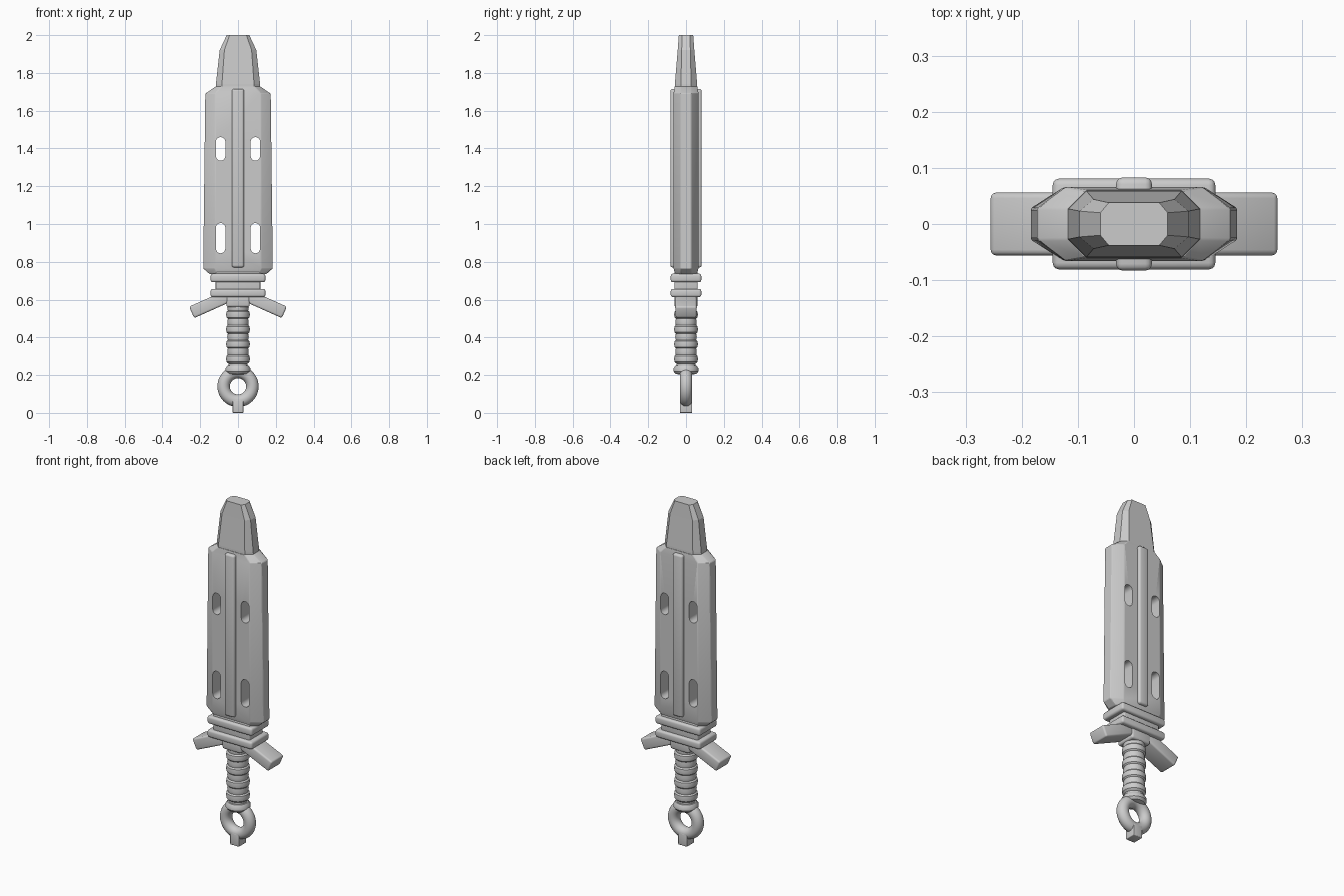
import bpy, bmesh, math
from mathutils import Matrix, Vector

if "Cube" in bpy.data.objects:
    bpy.data.objects.remove(bpy.data.objects["Cube"])

steel = bpy.data.materials.new("plain_grey")
steel.use_nodes = True
GREY = (0.6, 0.6, 0.6, 1)
steel.diffuse_color = GREY
steel.node_tree.nodes["Principled BSDF"].inputs["Base Color"].default_value = GREY


def finish(name, bm, bevel=0.0, segments=3, smooth=True):
    """Turn a bmesh into a shaded object, with optional rounded edges."""
    bmesh.ops.recalc_face_normals(bm, faces=bm.faces)
    mesh = bpy.data.meshes.new(name)
    bm.to_mesh(mesh)
    bm.free()
    mesh.materials.append(steel)
    ob = bpy.data.objects.new(name, mesh)
    bpy.context.collection.objects.link(ob)
    bpy.ops.object.select_all(action='DESELECT')
    ob.select_set(True)
    bpy.context.view_layer.objects.active = ob
    if bevel:
        mod = ob.modifiers.new("rounded_edges", 'BEVEL')
        mod.width, mod.segments = bevel, segments
        mod.limit_method, mod.angle_limit = 'ANGLE', math.radians(30)
        bpy.ops.object.modifier_apply(modifier=mod.name)
    if smooth:
        bpy.ops.object.shade_smooth_by_angle(angle=math.radians(35))
    return ob


def loft(rings, cap=True):
    """Bridge equal-length loops of points, closing both ends."""
    bm = bmesh.new()
    loops = [[bm.verts.new(p) for p in ring] for ring in rings]
    n = len(loops[0])
    for a, b in zip(loops, loops[1:]):
        for i in range(n):
            bm.faces.new((a[i], a[(i + 1) % n], b[(i + 1) % n], b[i]))
    if cap:
        bm.faces.new(loops[0][::-1])
        bm.faces.new(loops[-1])
    return bm


def octagon(z, x, y, flat_x, flat_y):
    quarter = [(x, flat_y), (flat_x, y)]
    half = quarter + [(-px, py) for px, py in quarter[::-1]]
    return [(px, py, z) for px, py in half + [(-px, -py) for px, py in half]]


def box(name, x, y, z0, z1, bevel=0.01, matrix=Matrix()):
    bm = bmesh.new()
    bmesh.ops.create_cube(bm, size=1)
    bmesh.ops.scale(bm, vec=(2 * x, 2 * y, z1 - z0), verts=bm.verts)
    bmesh.ops.translate(bm, vec=(0, 0, (z0 + z1) / 2), verts=bm.verts)
    bmesh.ops.transform(bm, matrix=matrix, verts=bm.verts)
    return finish(name, bm, bevel)


def lathe(name, profile, sides=40):
    rings = [[(r * math.cos(2 * math.pi * i / sides),
               r * math.sin(2 * math.pi * i / sides), z) for i in range(sides)]
             for r, z in profile]
    return finish(name, loft(rings))


def slot(name, x, z0, z1, r=0.025, steps=10):
    """Stadium-shaped cutter running front to back."""
    outline = []
    for centre, start in ((z1 - r, 0), (z0 + r, math.pi)):
        for i in range(steps + 1):
            a = start + math.pi * i / steps
            outline.append((x + r * math.cos(a), centre + r * math.sin(a)))
    return finish(name, loft([[(px, y, pz) for px, pz in outline] for y in (-0.2, 0.2)]))


# Blade tip
finish("blade_tip", loft([
    octagon(1.68, 0.12, 0.061, 0.086, 0.027),
    octagon(1.74, 0.117, 0.059, 0.085, 0.027),
    octagon(1.92, 0.097, 0.044, 0.072, 0.023),
    octagon(2.0, 0.06, 0.038, 0.045, 0.02)]), smooth=False)

# Scabbard body with four slots cut through it
body = finish("scabbard_body", loft([
    octagon(0.735, 0.15, 0.058, 0.11, 0.025),
    octagon(0.765, 0.184, 0.066, 0.125, 0.028),
    octagon(1.69, 0.173, 0.066, 0.122, 0.028),
    octagon(1.73, 0.115, 0.06, 0.085, 0.027)]), bevel=0.003, segments=1, smooth=False)
for side in (-1, 1):
    for z0, z1 in ((0.845, 1.005), (1.335, 1.46)):
        cutter = slot("slot_cutter", side * 0.092, z0, z1)
        cutter.hide_render = True
        mod = body.modifiers.new("slot", 'BOOLEAN')
        mod.object, mod.operation, mod.solver = cutter, 'DIFFERENCE', 'EXACT'
        bpy.context.view_layer.objects.active = body
        bpy.ops.object.modifier_apply(modifier=mod.name)
        bpy.data.objects.remove(cutter)
bpy.ops.object.select_all(action='DESELECT')
body.select_set(True)
bpy.ops.object.shade_smooth_by_angle(angle=math.radians(20))

# Raised centre rib, showing on both faces
box("centre_rib", 0.032, 0.083, 0.77, 1.715, bevel=0.012)

# Stacked collar
box("upper_collar", 0.145, 0.081, 0.692, 0.737, bevel=0.012)
box("collar_core", 0.118, 0.062, 0.63, 0.75, bevel=0.008)
box("lower_collar", 0.145, 0.081, 0.613, 0.657, bevel=0.012)

# Drooping cross guard
box("guard_block", 0.062, 0.061, 0.56, 0.63, bevel=0.012)
for label, side in (("left", 1), ("right", -1)):
    tilt = Matrix.Rotation(side * math.radians(24), 4, 'Y')
    place = Matrix.Translation(Vector((side * 0.143, 0, 0.578))) @ tilt
    box(label + "_guard_wing", 0.112, 0.056, -0.033, 0.033, 0.01, place)

# Ribbed grip
grip = [(0.05, 0.22), (0.05, 0.262)]
bands, pitch = 4, 0.078
for i in range(bands):
    z = 0.265 + i * pitch
    grip += [(0.054, z), (0.061, z + 0.007), (0.063, z + 0.022), (0.061, z + 0.037),
             (0.054, z + 0.044), (0.057, z + 0.06), (0.054, z + 0.076)]
grip.append((0.054, 0.59))
lathe("grip", grip)

# Pommel disc
lathe("pommel_disc", [(0.04, 0.203), (0.056, 0.207), (0.066, 0.22),
                      (0.066, 0.235), (0.056, 0.25), (0.04, 0.254)])

# Pommel ring, swept around the y axis
MAJOR, MINOR, STEPS, TUBE = 0.076, 0.033, 48, 20
rings = []
for i in range(STEPS + 1):
    turn = Matrix.Rotation(2 * math.pi * i / STEPS, 3, 'Y')
    rings.append([turn @ Vector((MAJOR + MINOR * math.cos(2 * math.pi * j / TUBE),
                                 MINOR * math.sin(2 * math.pi * j / TUBE), 0))
                  + Vector((0, 0, 0.14)) for j in range(TUBE)])
ring = loft(rings, cap=False)
bmesh.ops.remove_doubles(ring, verts=ring.verts, dist=0.0001)
finish("pommel_ring", ring)

# Small end block beneath the ring
box("end_block", 0.029, 0.033, 0.0, 0.07, bevel=0.004)
